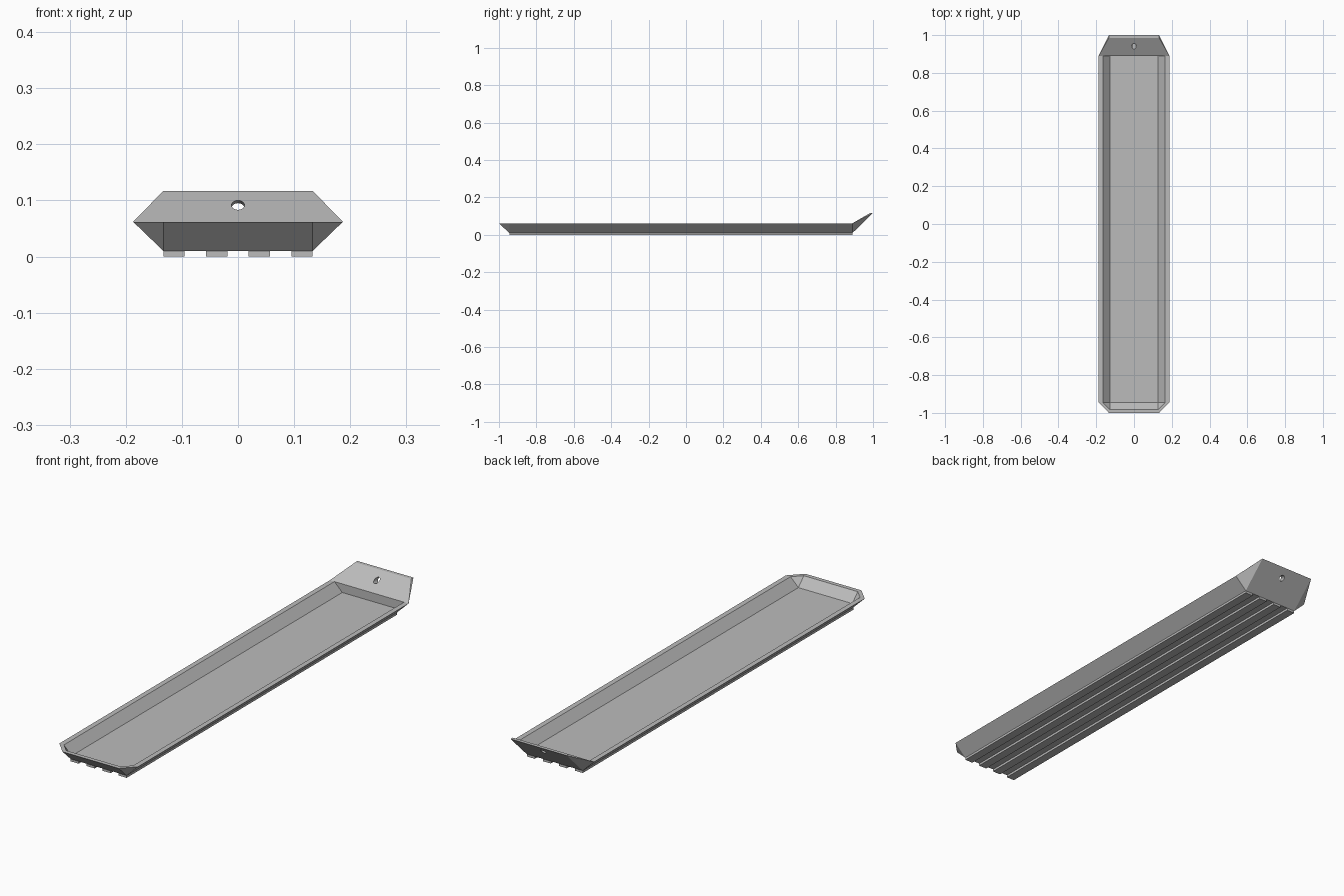
import bpy, bmesh, math
from mathutils import Vector, Matrix

if "Cube" in bpy.data.objects:
    bpy.data.objects.remove(bpy.data.objects["Cube"])

grey = bpy.data.materials.new("plain_grey")
grey.diffuse_color = (0.5, 0.5, 0.5, 1)
grey.use_nodes = True
grey.node_tree.nodes["Principled BSDF"].inputs["Base Color"].default_value = grey.diffuse_color


def make_object(name, bm):
    bmesh.ops.remove_doubles(bm, verts=bm.verts, dist=1e-5)
    bmesh.ops.recalc_face_normals(bm, faces=bm.faces)
    mesh = bpy.data.meshes.new(name)
    bm.to_mesh(mesh)
    bm.free()
    mesh.materials.append(grey)
    obj = bpy.data.objects.new(name, mesh)
    bpy.context.collection.objects.link(obj)
    return obj


# Key heights and lengths
BASE, FLOOR, RIM, TIP = 0.01, 0.025, 0.062, 0.117
FRONT, BACK = -0.945, 0.89

# Right-hand corner points of the tray
base_f, base_b = (0.133, FRONT, BASE), (0.133, BACK, BASE)
out_f, out_s, out_b = (0.133, -1, RIM), (0.187, FRONT, RIM), (0.187, BACK, RIM)
in_f, in_s, in_b = (0.128, -0.982, RIM), (0.165, FRONT, RIM), (0.165, BACK, RIM)
floor_f, floor_b = (0.128, FRONT, FLOOR), (0.128, BACK, FLOOR)
tip_f, tip_b = (0.133, 0.985, TIP), (0.133, 1, TIP)

bm = bmesh.new()


def flip(p):
    return (-p[0], p[1], p[2])


def face(*points):
    bm.faces.new([bm.verts.new(p) for p in points])


def span(a, b):
    """Face across the middle, from the right-hand edge to its mirror."""
    face(a, b, flip(b), flip(a))


# Faces crossing the centre: underside, ends, floor, rim, and raised lip
for a, b in [(base_f, base_b), (base_f, out_f), (out_f, in_f), (in_f, floor_f),
             (floor_f, floor_b), (tip_f, tip_b), (tip_b, base_b), (out_b, tip_f)]:
    span(a, b)
# Cavity back wall
span(floor_b, in_b)

# Side faces, built on both sides
sides = [
    (base_f, out_s, out_b, base_b),        # outer wall
    (base_f, out_f, out_s),                # front corner
    (out_f, in_f, in_s, out_s),            # rim at front corner
    (out_s, in_s, in_b, out_b),            # rim along the side
    (in_f, floor_f, in_s),                 # inner front corner
    (in_s, floor_f, floor_b, in_b),        # inner wall
    (base_b, out_b, tip_b),                # lip cheek
    (out_b, tip_f, tip_b),                 # lip side edge
]
for pts in sides:
    face(*pts)
    face(*[flip(p) for p in pts])
# Join the lip edge to the rim corners
bmesh.ops.remove_doubles(bm, verts=bm.verts, dist=1e-5)
lip_edge = [e for e in bm.edges
            if all(abs(abs(v.co.x) - 0.187) < 1e-4 and abs(v.co.y - BACK) < 1e-4 for v in e.verts)]
inner = [v for v in bm.verts
         if abs(abs(v.co.x) - 0.165) < 1e-4 and abs(v.co.y - BACK) < 1e-4]
for target in sorted(inner, key=lambda v: v.co.x):
    edge = next(e for e in bm.edges
                if abs(e.verts[0].co.y - BACK) < 1e-4 and abs(e.verts[1].co.y - BACK) < 1e-4
                and all(abs(v.co.z - RIM) < 1e-4 for v in e.verts)
                and min(v.co.x for v in e.verts) < target.co.x - 1e-4
                and max(v.co.x for v in e.verts) > 0.18)
    start = min(edge.verts, key=lambda v: v.co.x)
    end = edge.other_vert(start)
    t = (target.co.x - start.co.x) / (end.co.x - start.co.x)
    bmesh.utils.edge_split(edge, start, t)
tray = make_object("tray", bm)

# Cutter for the cord hole through the lip
bm = bmesh.new()
aim = Vector((0, math.cos(math.radians(13)), -math.sin(math.radians(13))))
bmesh.ops.create_cone(bm, cap_ends=True, segments=24, radius1=0.0115, radius2=0.0115, depth=0.15,
                      matrix=Matrix.Translation((0, 0.944, 0.091)) @ aim.to_track_quat('Z', 'Y').to_matrix().to_4x4())
cutter = make_object("hole_cutter", bm)
cutter.hide_render = True
cutter.display_type = 'WIRE'
cut = tray.modifiers.new("cord_hole", 'BOOLEAN')
cut.operation = 'DIFFERENCE'
cut.solver = 'EXACT'
cut.object = cutter

# Four runners under the tray
for i in range(4):
    bm = bmesh.new()
    x = -0.114 + 0.076 * i
    bmesh.ops.create_cube(bm, size=1, matrix=Matrix.Translation((x, (FRONT + BACK) / 2, BASE / 2))
                          @ Matrix.Diagonal((0.038, BACK - FRONT, BASE, 1)))
    make_object(f"runner_{i + 1}", bm)
